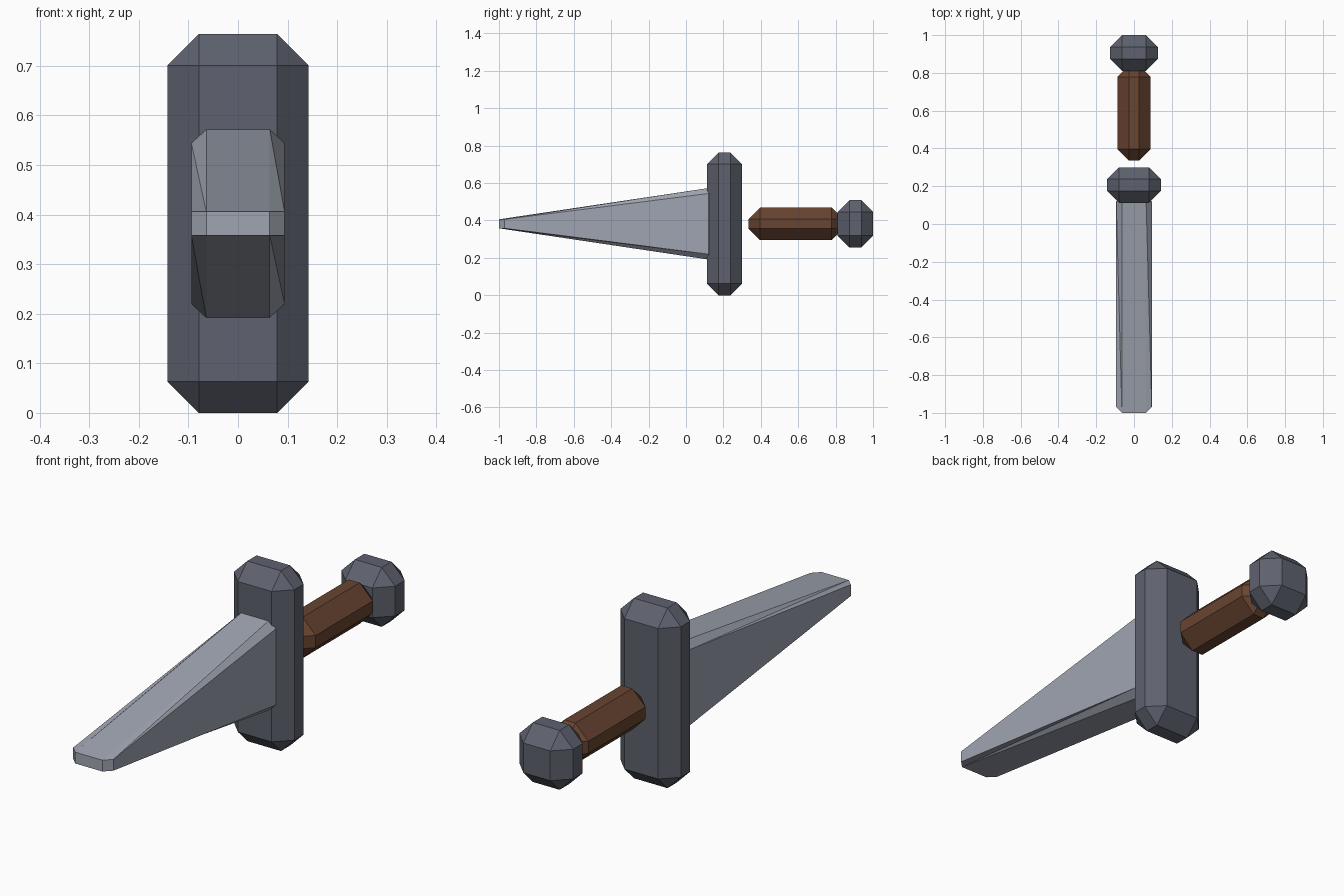
import bpy
import bmesh

if "Cube" in bpy.data.objects:
    bpy.data.objects.remove(bpy.data.objects["Cube"])

MID_Z = 0.382  # height of the dagger's long axis


def material(name, rgb):
    mat = bpy.data.materials.new(name)
    mat.diffuse_color = (*rgb, 1.0)
    mat.use_nodes = True
    mat.node_tree.nodes["Principled BSDF"].inputs["Base Color"].default_value = mat.diffuse_color
    return mat


iron = material("dark iron", (0.112, 0.122, 0.156))
steel = material("pale steel", (0.35, 0.376, 0.44))
leather = material("brown leather", (0.138, 0.058, 0.03))


def finish(name, bm, mat):
    bmesh.ops.recalc_face_normals(bm, faces=bm.faces)
    mesh = bpy.data.meshes.new(name)
    bm.to_mesh(mesh)
    bm.free()
    mesh.materials.append(mat)
    bpy.context.collection.objects.link(bpy.data.objects.new(name, mesh))


def chamfered_box(name, half_x, y0, y1, half_z, chamfer, mat):
    """Box along y, centred on the dagger axis, with flat chamfers on all edges."""
    bm = bmesh.new()
    bmesh.ops.create_cube(bm, size=2)
    for v in bm.verts:
        v.co.x *= half_x
        v.co.y = (y0 + y1) / 2 + v.co.y * (y1 - y0) / 2
        v.co.z = MID_Z + v.co.z * half_z
    bmesh.ops.bevel(bm, geom=bm.edges[:], offset=chamfer, segments=1,
                    profile=0.5, affect='EDGES')
    finish(name, bm, mat)


# Hilt: upright guard, grip and pommel
chamfered_box("guard", 0.142, 0.112, 0.30, 0.382, 0.063, iron)
chamfered_box("grip", 0.087, 0.335, 0.84, 0.087, 0.061, leather)
chamfered_box("pommel", 0.126, 0.81, 1.0, 0.126, 0.063, iron)

# Blade: octagonal base tapering in height to a blunt tip
W, IN = 0.094, 0.064      # full and chamfered half widths
H, HIN = 0.191, 0.162     # full and chamfered half heights at the base
TIP = 0.024               # half height at the tip
bm = bmesh.new()


def vert(x, y, z):
    return bm.verts.new((x, y, MID_Z + z))


# Corners run around the section; each has a side point and a top/bottom point
corners = [(1, 1), (-1, 1), (-1, -1), (1, -1)]
base, tip, heel = [], [], []
for sx, sz in corners:
    side = (vert(sx * W, 0.12, sz * HIN), vert(sx * W, -0.97, sz * TIP))
    flat = (vert(sx * IN, 0.12, sz * H), vert(sx * IN, -1.0, sz * TIP))
    order = [side, flat] if sx * sz > 0 else [flat, side]
    base += [p[0] for p in order]
    tip += [p[1] for p in order]
    heel.append(vert(sx * IN, 0.15, sz * HIN))
    # twisted chamfer strip, split into two triangles
    if sx * sz > 0:
        split = flat[0], side[1]
    else:
        split = side[0], flat[1]
    for other in (side[0], flat[0], side[1], flat[1]):
        if other not in split:
            bm.faces.new((split[0], split[1], other))
    bm.faces.new((side[0], flat[0], heel[-1]))

for i in range(4):
    a, b, j = 2 * i + 1, (2 * i + 2) % 8, (i + 1) % 4
    bm.faces.new((base[a], base[b], tip[b], tip[a]))       # long faces
    bm.faces.new((base[a], base[b], heel[j], heel[i]))     # heel chamfers
bm.faces.new(heel)

# Tip: blunt front with angled sides and flat slivers above and below
flats = [min(tip[2 * i:2 * i + 2], key=lambda v: v.co.y) for i in range(4)]
sides = [max(tip[2 * i:2 * i + 2], key=lambda v: v.co.y) for i in range(4)]
bm.faces.new(flats)
bm.faces.new((flats[0], sides[0], sides[3], flats[3]))
bm.faces.new((flats[1], sides[1], sides[2], flats[2]))
finish("blade", bm, steel)
